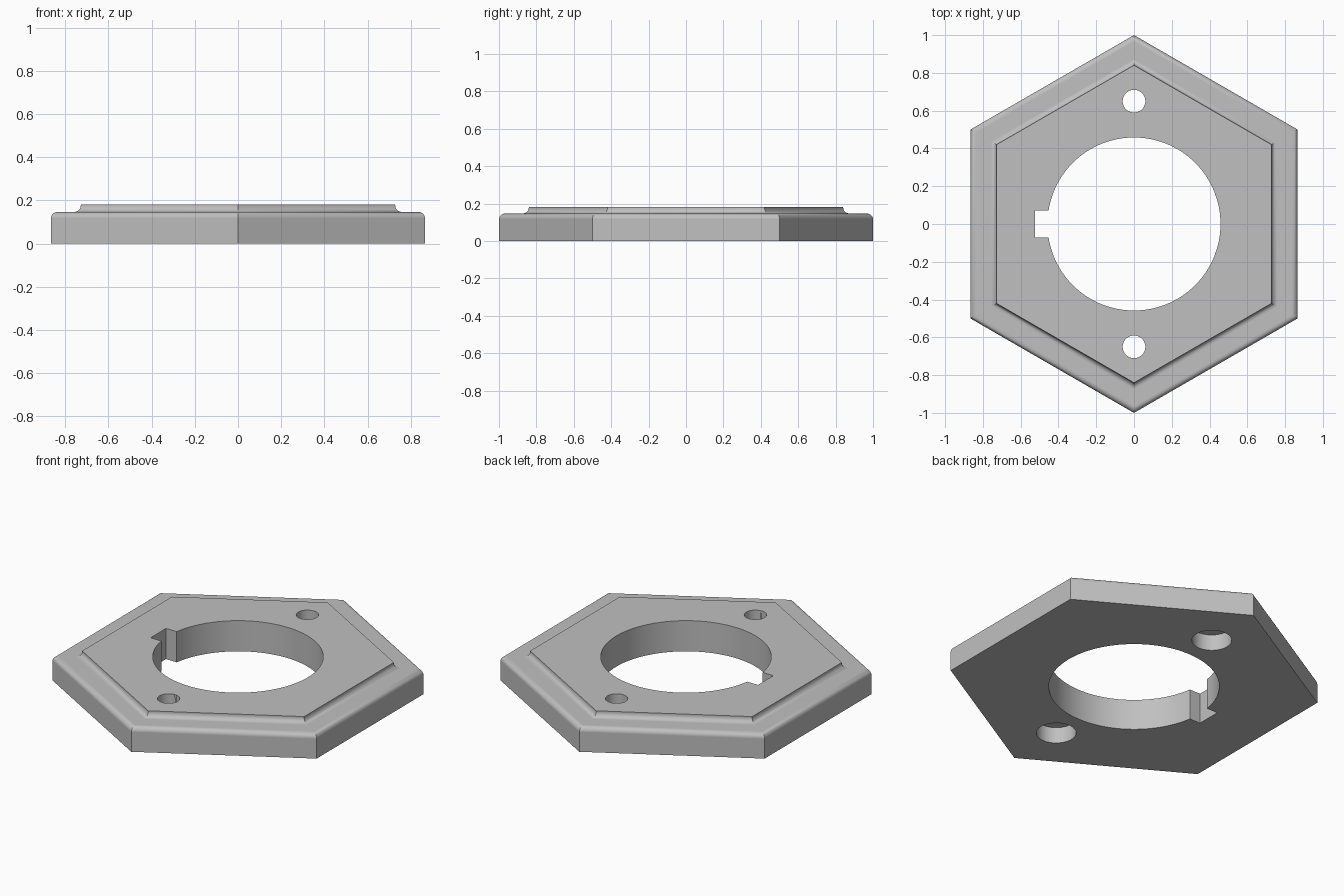
import bpy, bmesh
from math import sin, cos, pi, radians

cube = bpy.data.objects.get("Cube")
if cube:
    bpy.data.objects.remove(cube, do_unlink=True)

BASE_TOP, TOP = 0.147, 0.182      # heights of the rim and the raised face
APOTHEM, RAISED = 0.866, 0.728    # half widths across flats
FILLET, STEPS = 0.03, 8

grey = bpy.data.materials.new("plain grey")
grey.use_nodes = True
colour = (0.53, 0.53, 0.53, 1)
grey.diffuse_color = colour
grey.node_tree.nodes["Principled BSDF"].inputs["Base Color"].default_value = colour


def make_object(name, bm):
    bmesh.ops.recalc_face_normals(bm, faces=bm.faces)
    mesh = bpy.data.meshes.new(name)
    bm.to_mesh(mesh)
    bm.free()
    mesh.materials.append(grey)
    obj = bpy.data.objects.new(name, mesh)
    bpy.context.collection.objects.link(obj)
    return obj


def cylinder(name, x, y, radius, z0, z1, sides):
    bm = bmesh.new()
    bmesh.ops.create_cone(bm, cap_ends=True, segments=sides, radius1=radius,
                          radius2=radius, depth=z1 - z0)
    bmesh.ops.translate(bm, verts=bm.verts, vec=(x, y, (z0 + z1) / 2))
    return make_object(name, bm)


# Side profile: wall, rounded rim, flat ledge, hollow fillet, raised face
angles = [pi / 2 * i / STEPS for i in range(STEPS + 1)]
profile = [(APOTHEM, 0)]
profile += [(APOTHEM - FILLET + FILLET * cos(a), BASE_TOP - FILLET + FILLET * sin(a))
            for a in angles]
profile += [(RAISED + FILLET - FILLET * sin(a), BASE_TOP + FILLET - FILLET * cos(a))
            for a in angles]
profile.append((RAISED, TOP))

# Hexagonal body lofted through the profile
bm = bmesh.new()
rings = []
for apothem, z in profile:
    r = apothem / cos(pi / 6)
    rings.append([bm.verts.new((r * sin(k * pi / 3), r * cos(k * pi / 3), z))
                  for k in range(6)])
for low, high in zip(rings, rings[1:]):
    for k in range(6):
        n = (k + 1) % 6
        bm.faces.new((low[k], low[n], high[n], high[k]))
bm.faces.new(rings[0])
bm.faces.new(rings[-1])
plate = make_object("hex_plate", bm)

# Centre bore and its keyway
cutters = [cylinder("bore_cutter", 0, 0, 0.458, -0.1, 0.3, 128)]
bm = bmesh.new()
bmesh.ops.create_cube(bm, size=1)
bmesh.ops.scale(bm, verts=bm.verts, vec=(0.223, 0.144, 0.4))
bmesh.ops.translate(bm, verts=bm.verts, vec=(-0.4115, 0, 0.1))
cutters.append(make_object("keyway_cutter", bm))

# Two screw holes, counterbored from below
for side, y in (("front", -0.65), ("back", 0.65)):
    cutters.append(cylinder(side + "_hole_cutter", 0, y, 0.06, -0.1, 0.3, 48))
    cutters.append(cylinder(side + "_counterbore_cutter", 0, y, 0.107, -0.1, 0.095, 64))

bpy.ops.object.select_all(action='DESELECT')
plate.select_set(True)
bpy.context.view_layer.objects.active = plate
for cutter in cutters:
    mod = plate.modifiers.new(cutter.name, 'BOOLEAN')
    mod.operation = 'DIFFERENCE'
    mod.solver = 'EXACT'
    mod.object = cutter
    bpy.ops.object.modifier_apply(modifier=mod.name)
for cutter in cutters:
    bpy.data.objects.remove(cutter, do_unlink=True)

# Smooth the round surfaces and keep the corners crisp
bpy.ops.object.shade_smooth_by_angle(angle=radians(30))
normals = plate.modifiers.new("even_normals", 'WEIGHTED_NORMAL')
normals.keep_sharp = True
